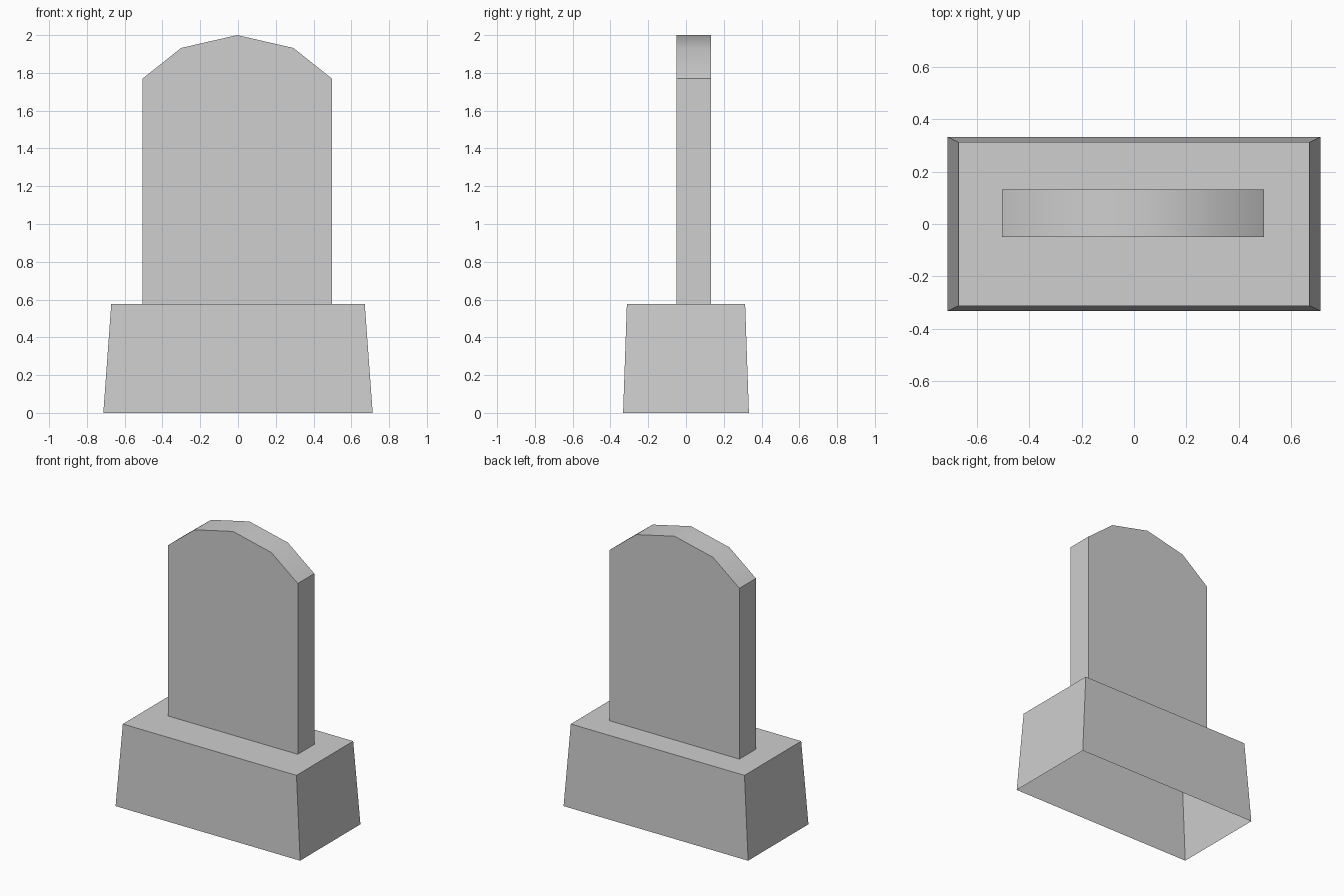
import bpy
import bmesh
import math

cube = bpy.data.objects.get("Cube")
if cube:
    bpy.data.objects.remove(cube, do_unlink=True)

stone = bpy.data.materials.new("pale grey stone")
stone.use_nodes = True
colour = (0.62, 0.62, 0.62, 1)
stone.diffuse_color = colour
stone.node_tree.nodes["Principled BSDF"].inputs["Base Color"].default_value = colour


def loft(name, lower, upper, open_start=False):
    """Join two matching outlines with side faces and cap the ends."""
    bm = bmesh.new()
    a = [bm.verts.new(p) for p in lower]
    b = [bm.verts.new(p) for p in upper]
    n = len(a)
    for i in range(n):
        j = (i + 1) % n
        bm.faces.new((a[i], a[j], b[j], b[i]))
    bm.faces.new(b)
    if not open_start:
        bm.faces.new(a[::-1])
    bmesh.ops.recalc_face_normals(bm, faces=bm.faces)
    mesh = bpy.data.meshes.new(name)
    bm.to_mesh(mesh)
    bm.free()
    mesh.materials.append(stone)
    obj = bpy.data.objects.new(name, mesh)
    bpy.context.collection.objects.link(obj)
    return obj


def rectangle(hx, hy, z):
    return [(-hx, -hy, z), (hx, -hy, z), (hx, hy, z), (-hx, hy, z)]


# Tapered plinth, hollow underneath
loft("plinth", rectangle(0.713, 0.333, 0), rectangle(0.671, 0.313, 0.577), open_start=True)

# Upright slab with a faceted arched top
half = [(0.501, 0.577), (0.501, 1.77), (0.297, 1.932)]
outline = half + [(0, 2.0)] + [(-x, z) for x, z in reversed(half)]
slab = loft("upright_slab",
            [(x - 0.004, -0.05, z) for x, z in outline],
            [(x - 0.004, 0.132, z) for x, z in outline])

# Soft shading along the arch, crisp edges elsewhere
bpy.ops.object.select_all(action='DESELECT')
slab.select_set(True)
bpy.context.view_layer.objects.active = slab
bpy.ops.object.shade_smooth_by_angle(angle=math.radians(30))
